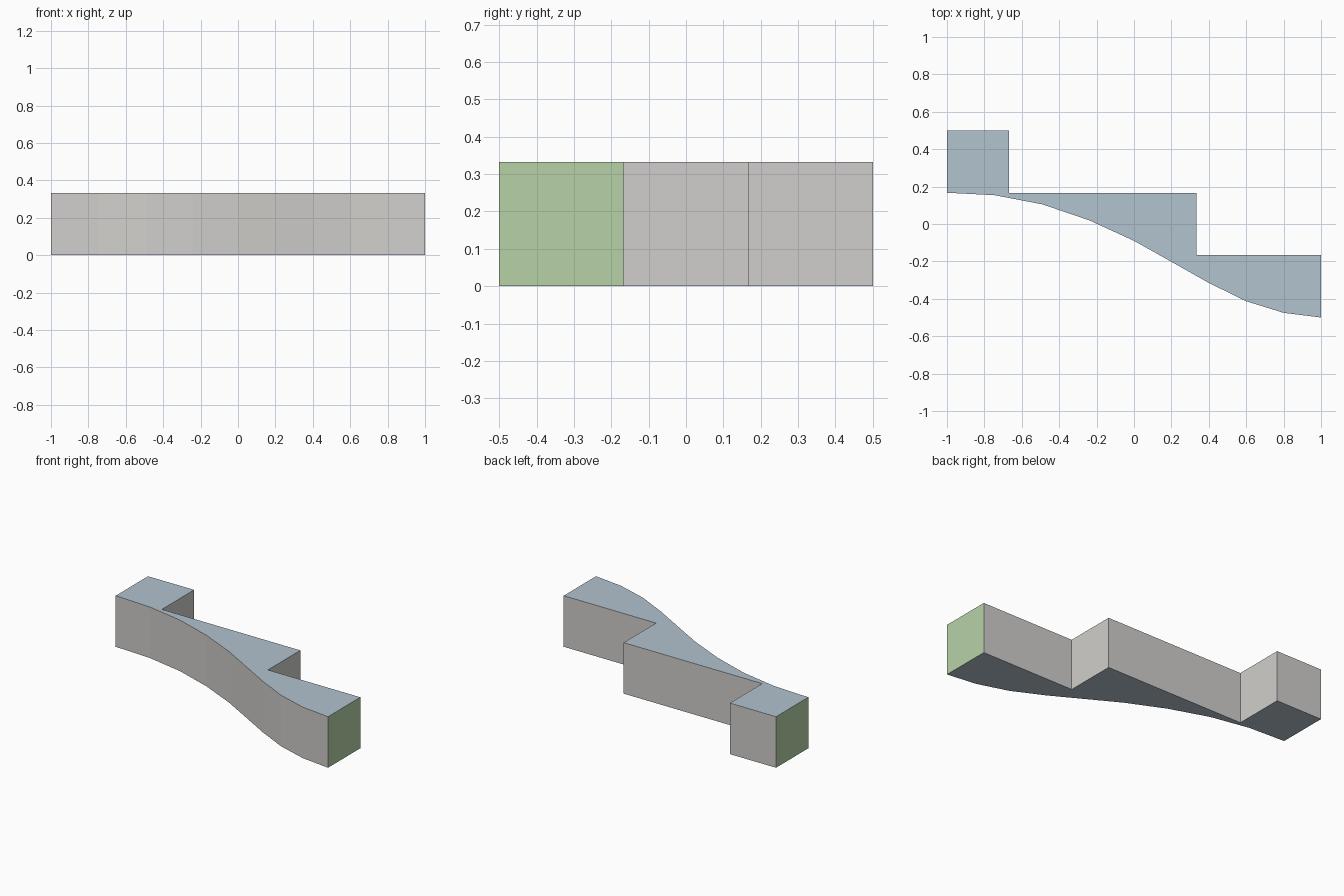
import bpy
import bmesh

cube = bpy.data.objects.get("Cube")
if cube:
    bpy.data.objects.remove(cube, do_unlink=True)

HEIGHT = 0.333


def material(name, srgb):
    lin = [((c / 255 + 0.055) / 1.055) ** 2.4 for c in srgb]
    mat = bpy.data.materials.new(name)
    mat.use_nodes = True
    mat.diffuse_color = (*lin, 1)
    mat.node_tree.nodes["Principled BSDF"].inputs["Base Color"].default_value = (*lin, 1)
    return mat


mats = [material("warm_grey", (209, 207, 204)),
        material("slate_blue", (178, 195, 207)),
        material("pale_green", (183, 210, 167))]

# Plan outline: curved front wall, then stepped back wall
front = [(-1, 0.167), (-0.745, 0.154), (-0.49, 0.105), (-0.24, 0.02), (0, -0.09),
         (0.2, -0.202), (0.4, -0.315), (0.6, -0.413), (0.8, -0.475), (1, -0.5)]
back = [(1, -0.167), (0.333, -0.167), (0.333, 0.167),
        (-0.667, 0.167), (-0.667, 0.5), (-1, 0.5)]

# Extrude the outline into a solid block
bm = bmesh.new()
base = bm.faces.new([bm.verts.new((x, y, 0)) for x, y in front + back])
top = bmesh.ops.extrude_face_region(bm, geom=[base], use_keep_orig=True)["geom"]
bmesh.ops.translate(bm, vec=(0, 0, HEIGHT),
                    verts=[v for v in top if isinstance(v, bmesh.types.BMVert)])
bmesh.ops.recalc_face_normals(bm, faces=bm.faces)

# Blue top and bottom, green joining ends, grey walls
for face in bm.faces:
    face.smooth = False
    if abs(face.normal.z) > 0.9:
        face.material_index = 1
    elif abs(face.calc_center_median().x) > 0.99:
        face.material_index = 2

mesh = bpy.data.meshes.new("curved_step_block")
bm.to_mesh(mesh)
bm.free()
for mat in mats:
    mesh.materials.append(mat)
block = bpy.data.objects.new("curved_step_block", mesh)
bpy.context.scene.collection.objects.link(block)
